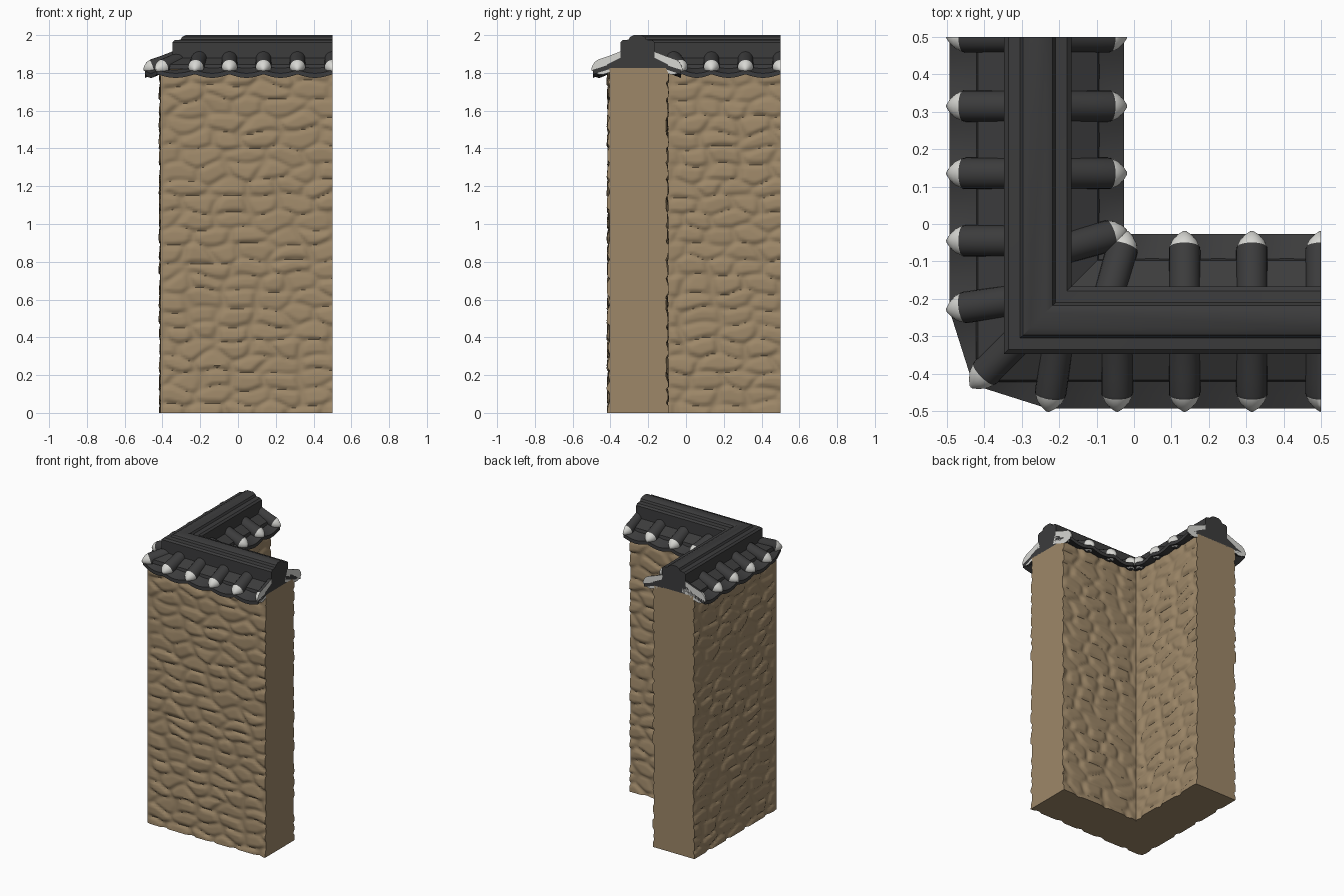
import bpy, bmesh, math, random
from mathutils import Vector, kdtree

if "Cube" in bpy.data.objects:
    bpy.data.objects.remove(bpy.data.objects["Cube"])

random.seed(4)
C = -0.257          # centre line of both wall arms


def material(name, rgb):
    m = bpy.data.materials.new(name)
    m.diffuse_color = (*rgb, 1)
    m.use_nodes = True
    m.node_tree.nodes["Principled BSDF"].inputs["Base Color"].default_value = m.diffuse_color
    return m


STONE = material("tan stone", (0.34, 0.245, 0.14))
SLATE = material("dark slate", (0.045, 0.045, 0.046))
WHITE = material("pale tile end", (0.68, 0.68, 0.65))


def finish(name, bm, mats, angle=35):
    bmesh.ops.recalc_face_normals(bm, faces=bm.faces)
    me = bpy.data.meshes.new(name)
    bm.to_mesh(me)
    bm.free()
    for m in mats:
        me.materials.append(m)
    me.shade_smooth()
    me.set_sharp_from_angle(angle=math.radians(angle))
    ob = bpy.data.objects.new(name, me)
    bpy.context.collection.objects.link(ob)
    return ob


def loft(bm, rings):
    """Closed cross-sections joined in order, with end caps."""
    vs = [[bm.verts.new(p) for p in r] for r in rings]
    n = len(vs[0])
    out = []
    for a, b in zip(vs, vs[1:]):
        out.append([bm.faces.new((a[i], a[(i + 1) % n], b[(i + 1) % n], b[i]))
                    for i in range(n)])
    bm.faces.new(vs[0])
    out.append([bm.faces.new(vs[-1])])
    return out


def sweep_l(name, profile, mat):
    """Sweep a (offset, z) profile round the mitred corner."""
    rings = [[(0.5, C - d, z) for d, z in profile],
             [(C - d, C - d, z) for d, z in profile],
             [(C - d, 0.5, z) for d, z in profile]]
    bm = bmesh.new()
    loft(bm, rings)
    return finish(name, bm, [mat])


# ---- wall core and roof ridge
sweep_l("wall_core", [(0.147, 0), (0.147, 1.825), (-0.150, 1.825), (-0.150, 0)], STONE)
half = [(0.165, 1.82), (0.16, 1.845), (0.09, 1.88), (0.09, 1.962), (0.078, 1.973),
        (0.047, 1.976), (0.04, 1.99), (0.02, 2.0)]
sweep_l("roof_ridge", half + [(-d, z) for d, z in reversed(half)], SLATE)


# ---- rough stone facings
def stone_face(name, start, place, step=0.0125, top=1.825):
    """Pillow-like stones in staggered courses; place(u, depth, z) gives the point."""
    SQ = 1.9
    seeds = []
    for r in range(-1, 24):
        u = start - 0.25 + random.uniform(0, 0.17)
        while u < 0.75:
            seeds.append((u, (r * 0.085 + random.uniform(-0.018, 0.018)) * SQ, 0))
            u += random.uniform(0.12, 0.24)
    tree = kdtree.KDTree(len(seeds))
    for i, s in enumerate(seeds):
        tree.insert(s, i)
    tree.balance()
    rise = [random.uniform(0, 0.007) for _ in seeds]
    tilt = [random.uniform(-0.02, 0.14) for _ in seeds]
    nu, nz = round((0.5 - start) / step), round(top / step)

    def depth(u, z):
        wu = u + 0.012 * math.sin(31 * z + 9 * u)
        wz = z + 0.010 * math.sin(23 * u + 5 * z)
        (_, i, f1), (_, _, f2) = tree.find_n((wu, wz * SQ, 0), 2)
        b = min(1, (f2 - f1) / 0.07)
        b = b * b * (3 - 2 * b)
        d = 0.002 + b * (0.008 + rise[i] - tilt[i] * (wz - seeds[i][1] / SQ))
        k = min(1, (u - start) / 0.03)      # settle to the shared corner line
        return 0.008 + (max(0, min(0.018, d)) - 0.008) * k

    bm = bmesh.new()
    grid = []
    for j in range(nz + 1):
        z = top * j / nz
        row = []
        for i in range(nu + 1):
            u = start + (0.5 - start) * i / nu
            row.append(bm.verts.new(place(u, depth(u, z), z)))
        row.append(bm.verts.new(place(0.5, -0.001, z)))    # return edge at the wall end
        grid.append(row)
    grid.insert(0, [bm.verts.new(place(min(0.5, start + (0.5 - start) * i / nu), -0.001, 0))
                    for i in range(nu + 2)])
    for a, b in zip(grid, grid[1:]):
        for i in range(nu + 1):
            bm.faces.new((a[i], a[i + 1], b[i + 1], b[i]))
    ob = finish(name, bm, [STONE], 50)
    # make the facing point away from the core
    out = Vector(place(0, 1, 0)) - Vector(place(0, 0, 0))
    if sum(p.normal.dot(out) for p in ob.data.polygons) < 0:
        ob.data.flip_normals()


stone_face("front_stones", -0.41, lambda u, d, z: (u, -0.402 - d, z))
stone_face("left_stones", -0.41, lambda u, d, z: (-0.402 - d, u, z))
stone_face("inner_back_stones", -0.10, lambda u, d, z: (u, -0.108 + d, z))
stone_face("inner_right_stones", -0.10, lambda u, d, z: (-0.108 + d, u, z))

# ---- roof slopes: each station is (root xy, tip xy, carries a round tile)
XS = [0.5, 0.315, 0.135]
flip = lambda s: ((s[0][1], s[0][0]), (s[1][1], s[1][0]), s[2])
outer = [((x, -0.33), (x, -0.5), True) for x in XS + [-0.045]]
outer.append(((-0.205, -0.33), (-0.23, -0.5), True))
outer += [((-0.30, -0.30), (-0.435, -0.435), True)] + [flip(s) for s in reversed(outer)]
inner = [((x, -0.185), (x, -0.02), True) for x in XS]
inner.append(((-0.065, -0.185), (-0.018, -0.02), True))
inner += [((-0.185, -0.185), (-0.03, -0.03), False)] + [flip(s) for s in reversed(inner)]


def axis(root, tip, t):
    return Vector((root[0] + (tip[0] - root[0]) * t, root[1] + (tip[1] - root[1]) * t,
                   1.875 - 0.07 * t + 0.012 * t * t))


def pan_slope(name, stations):
    """Thin slab sagging between neighbouring round tiles."""
    ts = [0, 0.25, 0.5, 0.75, 0.96]
    rings = []
    for k, (a, b) in enumerate(zip(stations, stations[1:])):
        last = k == len(stations) - 2
        wide = min(1, math.dist(a[1], b[1]) / 0.15)
        for s in range(9 if last else 8):
            f = s / 8
            sag = math.sin(math.pi * f) * 0.02 * wide
            top = []
            for t in ts:
                p = axis(a[0], a[1], t).lerp(axis(b[0], b[1], t), f)
                p.z -= sag * (0.4 + 0.6 * t) + 0.002
                top.append(p)
            rings.append(top + [p - Vector((0, 0, 0.024)) for p in reversed(top)])
    bm = bmesh.new()
    loft(bm, rings)
    finish(name, bm, [SLATE])


def round_tiles(name, stations):
    """Tube tiles with pale pointed ends, trimmed flush at the wall ends."""
    shape = [(0, 0.042), (0.4, 0.042), (0.70, 0.042), (0.74, 0.041), (0.84, 0.034),
             (0.94, 0.019), (1.0, 0.005)]
    bm = bmesh.new()
    for root, tip, has_tile in stations:
        if not has_tile:
            continue
        along = (axis(root, tip, 1) - axis(root, tip, 0)).normalized()
        side = along.cross(Vector((0, 0, 1))).normalized()
        up = side.cross(along)
        rings = []
        for t, r in shape:
            c = axis(root, tip, t)
            rings.append([c + side * r * math.cos(2 * math.pi * i / 20)
                          + up * r * math.sin(2 * math.pi * i / 20) for i in range(20)])
        for band, faces in enumerate(loft(bm, rings)):
            for f in faces:
                if band >= 2 and band != 2:
                    f.material_index = int(f.calc_center_median().z > 1.795)
    for n in ((1, 0, 0), (0, 1, 0)):
        bmesh.ops.bisect_plane(bm, geom=bm.verts[:] + bm.edges[:] + bm.faces[:],
                               plane_co=Vector(n) * 0.5, plane_no=n, clear_outer=True)
        bmesh.ops.holes_fill(bm, edges=[e for e in bm.edges if e.is_boundary], sides=0)
    finish(name, bm, [SLATE, WHITE], 40)


for label, st in (("outer", outer), ("inner", inner)):
    pan_slope(label + "_roof_slope", st)
    round_tiles(label + "_round_tiles", st)
